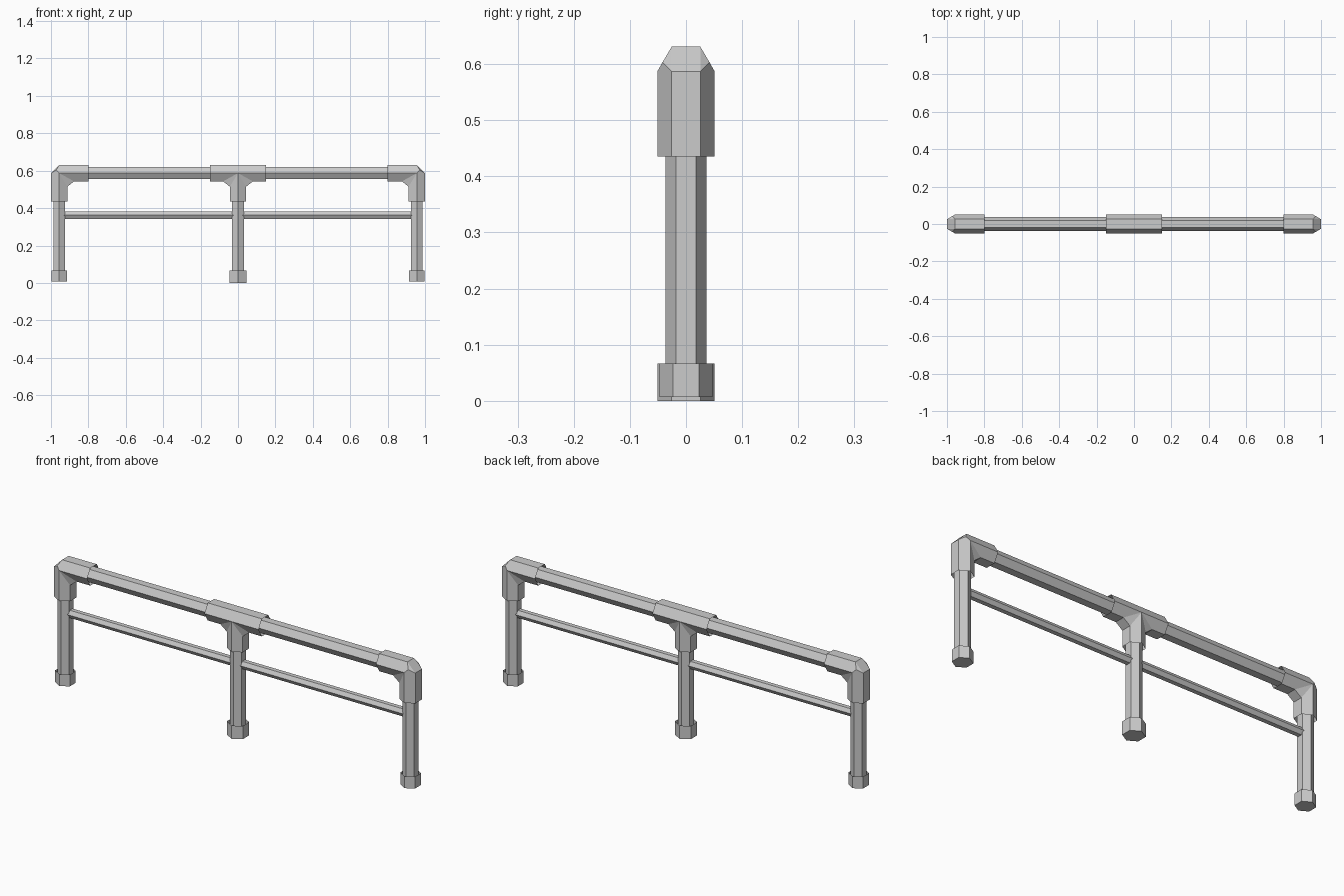
import bpy, bmesh, math
from mathutils import Vector

if "Cube" in bpy.data.objects:
    bpy.data.objects.remove(bpy.data.objects["Cube"])

R, A, H = 0.051, 0.044, 0.0255      # fitting hexagon: ridge, flat offset, half flat width
AXIS_Z, LEG_X = 0.587, 0.956
DROP = 0.152                        # socket length down the leg
F1, F2 = 0.072, 0.080               # inner fillet extents


def make_object(name, bm):
    bmesh.ops.remove_doubles(bm, verts=bm.verts, dist=1e-5)
    bmesh.ops.recalc_face_normals(bm, faces=bm.faces)
    me = bpy.data.meshes.new(name)
    bm.to_mesh(me)
    bm.free()
    ob = bpy.data.objects.new(name, me)
    bpy.context.collection.objects.link(ob)
    return ob


def hex_tube(name, p0, p1, r, start_cap=True, end_cap=True):
    """Six-sided tube with its ridges pointing along +-y."""
    p0, p1 = Vector(p0), Vector(p1)
    d = (p1 - p0).normalized()
    v = d.cross(Vector((0, 1, 0)))
    bm = bmesh.new()
    rings = []
    for p in (p0, p1):
        ring = []
        for i in range(6):
            t = i * math.pi / 3
            ring.append(bm.verts.new(p + Vector((0, 1, 0)) * r * math.cos(t) + v * r * math.sin(t)))
        rings.append(ring)
    for i in range(6):
        j = (i + 1) % 6
        bm.faces.new((rings[0][i], rings[0][j], rings[1][j], rings[1][i]))
    if start_cap:
        bm.faces.new(rings[0])
    if end_cap:
        bm.faces.new(rings[1])
    return make_object(name, bm)


def fitting(name, x, flip, flats, sides):
    """flats: (x,z) paths swept across the flat width; sides: (x,y,z) faces mirrored in y."""
    bm = bmesh.new()

    def face(pts):
        bm.faces.new([bm.verts.new((x + flip * a, b, AXIS_Z + c)) for a, b, c in pts])

    for path in flats:
        for (a, b), (c, d) in zip(path, path[1:]):
            face([(a, -H, b), (a, H, b), (c, H, d), (c, -H, d)])
    for pts in sides:
        for s in (-1, 1):
            face([(a, s * b, c) for a, b, c in pts])
    # sockets are left open, the pipes run into them
    return make_object(name, bm)


def inner_bend(end, m=1):
    """Inner filleted corner between the leg socket and the rail socket."""
    flat = [(m * A, -DROP), (m * A, -F1), (m * F2, -A), (m * end, -A)]
    sides = [
        [(0, R, -DROP), (m * A, H, -DROP), (m * A, H, -F1), (0, R, 0)],
        [(0, R, 0), (m * A, H, -F1), (m * F2, H, -A)],
        [(0, R, 0), (m * F2, H, -A), (m * end, H, -A), (m * end, R, 0)],
    ]
    return flat, sides


# corner elbows
E = LEG_X - 0.80
K = (-0.016, 0.042, 0.016)
flat_in, side_in = inner_bend(E)
outer = [(-A, -DROP), (-A, 0), (0, A), (E, A)]
outer_sides = [
    [(0, R, -DROP), (0, R, 0), K, (-A, H, 0), (-A, H, -DROP)],
    [(0, R, 0), (E, R, 0), (E, H, A), (0, H, A), K],
    [K, (0, H, A), (-A, H, 0)],
]
for label, sx in (("left", -1), ("right", 1)):
    fitting(label + "_elbow", sx * LEG_X, -sx, [outer, flat_in], outer_sides + side_in)

# centre tee
T = 0.15
fr, sr = inner_bend(T)
fl, sl = inner_bend(T, -1)
top_side = [(-T, R, 0), (0, R, 0), (T, R, 0), (T, H, A), (-T, H, A)]
fitting("centre_tee", 0, 1, [[(-T, A), (T, A)], fr, fl], [top_side] + sr + sl)

# legs and foot caps
for label, x, r, z in (("left", -LEG_X, 0.047, 0.007), ("centre", 0, 0.051, 0.0),
                       ("right", LEG_X, 0.047, 0.007)):
    hex_tube(label + "_leg", (x, 0, 0.02), (x, 0, 0.53), 0.0365)
    hex_tube(label + "_foot_cap", (x, 0, z), (x, 0, 0.066), r, end_cap=False)

# top rails and thin lower rails
for label, s in (("left", -1), ("right", 1)):
    hex_tube(label + "_top_rail", (s * 0.04, 0, AXIS_Z), (s * 0.90, 0, AXIS_Z), 0.0375)
    hex_tube(label + "_lower_rail", (s * 0.01, 0, 0.362), (s * 0.94, 0, 0.362), 0.022)
